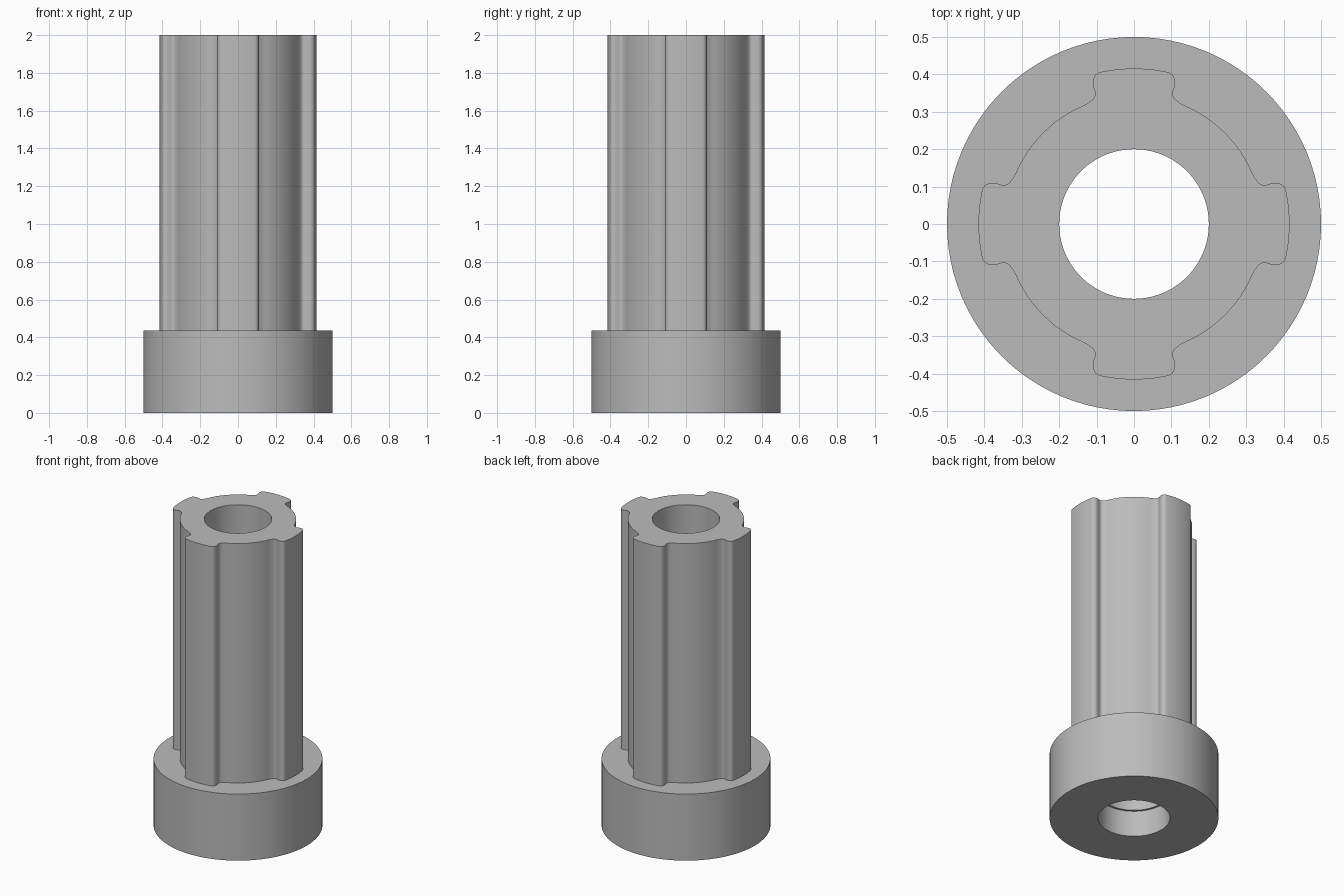
import bpy
import bmesh
from math import cos, sin, tau, pi, atan2, radians
from mathutils import Vector

cube = bpy.data.objects.get("Cube")
if cube:
    bpy.data.objects.remove(cube, do_unlink=True)

HEIGHT, COLLAR_TOP, STEP_Z = 2.0, 0.435, 0.17
COLLAR_R, BORE_R, COUNTERBORE_R = 0.5, 0.2, 0.213

grey = bpy.data.materials.new("plain grey")
grey.use_nodes = True
grey.diffuse_color = (0.5, 0.5, 0.5, 1)
grey.node_tree.nodes["Principled BSDF"].inputs["Base Color"].default_value = (0.5, 0.5, 0.5, 1)


def arc(radius, start, end, steps):
    """Points on an arc, without the end point."""
    angles = [start + (end - start) * i / steps for i in range(steps)]
    return [Vector((radius * cos(a), radius * sin(a))) for a in angles]


def smooth_path(points, steps=4):
    """Catmull-Rom curve through the points, end point included."""
    p = [points[0]] + points + [points[-1]]
    path = []
    for a, b, c, d in zip(p, p[1:], p[2:], p[3:]):
        for i in range(steps):
            t = i / steps
            path.append(0.5 * (2 * b + (c - a) * t + (2 * a - 5 * b + 4 * c - d) * t**2
                               + (3 * b - a - 3 * c + d) * t**3))
    return path + [points[-1]]


def key_profile():
    """Four wide rounded keys around a round sleeve."""
    flank = smooth_path([Vector(p) for p in (
        (.409, .075), (.403, .098), (.387, .109), (.37, .109),
        (.35, .104), (.336, .108), (.325, .121), (.318, .132))])
    tip, root = flank[0], flank[-1]
    tip_a, root_a = atan2(tip.y, tip.x), atan2(root.y, root.x)
    lower = [Vector((p.x, -p.y)) for p in reversed(flank)]
    quarter = lower[:-1] + arc(tip.length, -tip_a, tip_a, 8) + flank[:-1]
    quarter += arc(root.length, root_a, pi / 2 - root_a, 16)
    points = []
    for k in range(4):
        c, s = cos(k * tau / 4), sin(k * tau / 4)
        points += [Vector((c * p.x - s * p.y, s * p.x + c * p.y)) for p in quarter]
    return points


bm = bmesh.new()


def ring(points, z):
    verts = [bm.verts.new((p.x, p.y, z)) for p in points]
    return [bm.edges.new((verts[i - 1], verts[i])) for i in range(len(verts))]


def circle(radius, z):
    return ring(arc(radius, 0, tau, 96), z)


def wall(low, high):
    bmesh.ops.bridge_loops(bm, edges=low + high)


def flat(outer, inner):
    bmesh.ops.triangle_fill(bm, edges=outer + inner, use_beauty=True, normal=(0, 0, 1))


# Round collar
collar_low, collar_high = circle(COLLAR_R, 0), circle(COLLAR_R, COLLAR_TOP)
wall(collar_low, collar_high)

# Keyed sleeve
profile = key_profile()
sleeve_low, sleeve_high = ring(profile, COLLAR_TOP), ring(profile, HEIGHT)
wall(sleeve_low, sleeve_high)
flat(collar_high, sleeve_low)

# Through bore with a slightly wider mouth at the bottom
mouth_low, mouth_high = circle(COUNTERBORE_R, 0), circle(COUNTERBORE_R, STEP_Z)
bore_low, bore_high = circle(BORE_R, STEP_Z), circle(BORE_R, HEIGHT)
wall(mouth_low, mouth_high)
wall(bore_low, bore_high)
flat(mouth_high, bore_low)
flat(collar_low, mouth_low)
flat(sleeve_high, bore_high)

bmesh.ops.recalc_face_normals(bm, faces=bm.faces)
mesh = bpy.data.meshes.new("keyed_bushing")
bm.to_mesh(mesh)
bm.free()
mesh.materials.append(grey)

bushing = bpy.data.objects.new("keyed_bushing", mesh)
bpy.context.collection.objects.link(bushing)
bpy.ops.object.select_all(action="DESELECT")
bushing.select_set(True)
bpy.context.view_layer.objects.active = bushing
bpy.ops.object.shade_smooth_by_angle(angle=radians(35))
